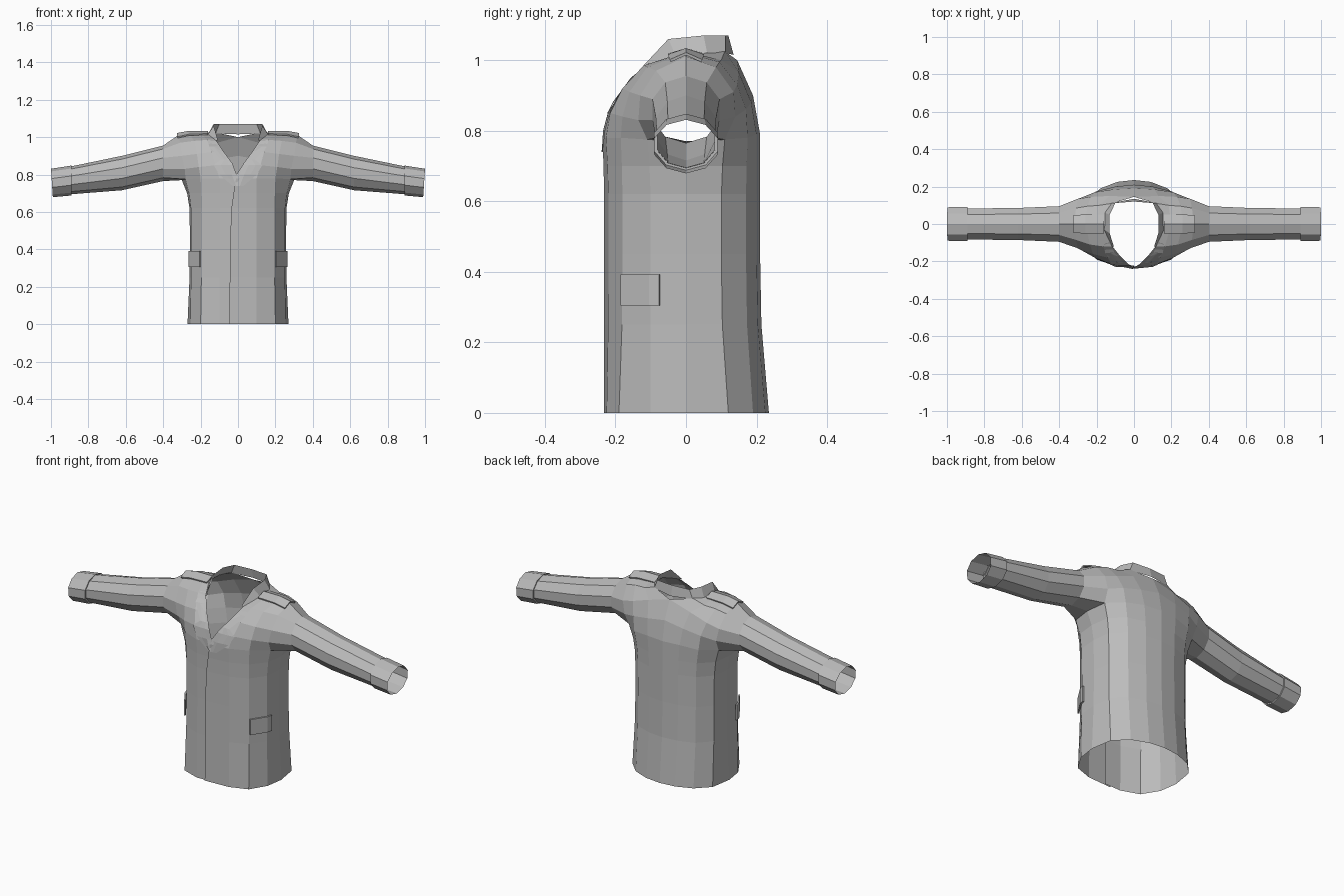
import bpy, bmesh, math
from mathutils import Vector
from mathutils.bvhtree import BVHTree

if "Cube" in bpy.data.objects:
    bpy.data.objects.remove(bpy.data.objects["Cube"])

cloth = bpy.data.materials.new("grey_cloth")
cloth.diffuse_color = (0.5, 0.5, 0.5, 1)
cloth.use_nodes = True
cloth.node_tree.nodes["Principled BSDF"].inputs["Base Color"].default_value = cloth.diffuse_color


def finish(name, bm, thickness=0.0):
    bmesh.ops.remove_doubles(bm, verts=bm.verts, dist=0.0005)
    bmesh.ops.recalc_face_normals(bm, faces=bm.faces)
    me = bpy.data.meshes.new(name)
    bm.to_mesh(me)
    bm.free()
    me.materials.append(cloth)
    ob = bpy.data.objects.new(name, me)
    bpy.context.collection.objects.link(ob)
    if thickness:
        mod = ob.modifiers.new("thickness", 'SOLIDIFY')
        mod.thickness = thickness
        mod.offset = 0
    return ob


def grid(bm, rows, closed=False):
    """Skin rows of points with quads."""
    vs = [[bm.verts.new(p) for p in r] for r in rows]
    n = len(rows[0])
    for a, b in zip(vs, vs[1:]):
        for i in range(n if closed else n - 1):
            j = (i + 1) % n
            bm.faces.new((a[i], a[j], b[j], b[i]))


def mirror(rows, s):
    return [[(s * p[0], p[1], p[2]) for p in r] for r in rows]


# Yoke columns, neckline to armhole, each running front chest -> shoulder -> back
NECK = [(0, -.235, .78), (.03, -.215, .86), (.075, -.17, .92), (.115, -.12, .98), (.155, 0, 1.025),
        (.12, .11, 1.025), (0, .145, 1.0), (0, .19, .90), (0, .21, .79)]
MID = [(.10, -.227, .78), (.12, -.215, .85), (.14, -.18, .92), (.165, -.12, .985), (.20, 0, 1.025),
       (.185, .10, 1.0), (.13, .15, .965), (.11, .185, .88), (.10, .20, .79)]
OUTER = [(.20, -.185, .78), (.21, -.18, .84), (.22, -.16, .91), (.235, -.11, .98), (.26, 0, 1.02),
         (.25, .095, .995), (.23, .145, .93), (.21, .17, .86), (.20, .175, .78)]
ARM = [(.28, -.11, .775), (.285, -.135, .83), (.30, -.13, .90), (.31, -.085, .97), (.32, 0, 1.01),
       (.31, .085, .98), (.30, .135, .91), (.285, .14, .84), (.28, .11, .775)]
PIT = (.30, 0, .77)

# Lower body half rings, front centre -> side -> back centre
HEM = [(0, -.23), (.10, -.225), (.20, -.19), (.255, -.10), (.27, 0), (.25, .12), (.18, .19), (.09, .225), (0, .235)]
WAIST = [(0, -.23), (.10, -.22), (.195, -.18), (.25, -.10), (.257, 0), (.245, .10), (.18, .17), (.09, .20), (0, .21)]
CHEST = [NECK[0], MID[0], OUTER[0], ARM[0], PIT, ARM[8], OUTER[8], MID[8], NECK[8]]


def blend(a, b, t, z):
    return [(p[0] + (q[0] - p[0]) * t, p[1] + (q[1] - p[1]) * t, z) for p, q in zip(a, b)]


def sleeve_ring(x, cz, ry, rz, lean=0.0):
    pts = []
    for i in range(10):
        a = math.radians(36 * (i + 1))
        pts.append((x - lean * math.cos(a), -ry * math.sin(a), cz - rz * math.cos(a)))
    return pts


# Coat shell: skirt, yoke and sleeves as one skin, one half at a time
bm = bmesh.new()
for s in (1, -1):
    rings = [blend(HEM, WAIST, 0, 0), blend(HEM, WAIST, .85, .25), blend(HEM, WAIST, 1, .45),
             blend(WAIST, CHEST, .05, .62), blend(WAIST, CHEST, .35, .70), list(CHEST)]
    yoke = [list(NECK), MID, OUTER, ARM]
    # the right-hand front panel laps over the other one
    for r, lap in zip(rings, (.045, .044, .042, .035, .024, .01)):
        x, y, z = r[0]
        r[0] = (-lap, y - .002, z) if s == 1 else (0, y + .008, z)
    yoke[0][0] = rings[-1][0]
    grid(bm, mirror(rings, s))
    grid(bm, mirror(yoke, s))
    sleeve = [ARM + [PIT], sleeve_ring(.40, .86, .10, .095), sleeve_ring(.62, .808, .09, .092),
              sleeve_ring(.90, .768, .087, .074)]
    grid(bm, mirror(sleeve, s), closed=True)
bmesh.ops.remove_doubles(bm, verts=bm.verts, dist=0.0005)
tree = BVHTree.FromBMesh(bm)
finish("coat_shell", bm)


def drape(x, z, lift):
    """Point on the coat front at x, z, lifted towards the front."""
    hit = tree.ray_cast(Vector((x, -1, z)), Vector((0, 1, 0)))[0]
    if hit is None or hit.y > -.02:
        hit = tree.find_nearest(Vector((x, -.2, z)))[0]
    return hit + Vector((0, -lift, 0))


# Notched lapels: inner x, outer x, height
LAPEL = [(0, .03, .74), (0, .10, .80), (.02, .13, .85), (.04, .09, .88), (.08, .155, .95), (.115, .16, .99)]
# Standing collar: lower and upper edges from front to back centre
LOW = [(.115, -.125, .98), (.16, -.03, 1.015), (.155, .06, 1.02), (.12, .112, 1.02), (0, .135, 1.015)]
HIGH = [(.108, -.12, .985), (.13, -.05, 1.06), (.13, .05, 1.07), (.10, .112, 1.07), (0, .12, 1.07)]

lapels, collar = bmesh.new(), bmesh.new()
pockets, tabs, cuffs = bmesh.new(), bmesh.new(), bmesh.new()
for s in (1, -1):
    grid(lapels, [[drape(s * (a + (b - a) * t / 3), z, .005) for t in range(4)] for a, b, z in LAPEL])
    grid(collar, mirror([LOW, HIGH], s))
    # hip pocket flaps
    grid(pockets, mirror([[(.203, -.183, z), (.255, -.103, z), (.262, -.075, z)] for z in (.305, .392)], s))
    # shoulder tabs
    grid(tabs, mirror([[(.16, y, 1.03 - abs(y) * .3), (.26, y, 1.03 - abs(y) * .35), (.325, y * .9, 1.018 - abs(y) * .4)]
                       for y in (-.05, 0, .05)], s))
    # turned cuffs
    grid(cuffs, mirror([sleeve_ring(.89, .768, .085, .072), sleeve_ring(.89, .768, .096, .080),
                        sleeve_ring(.995, .755, .094, .076, .005)], s), closed=True)
finish("lapels", lapels)
finish("collar", collar)
finish("pocket_flaps", pockets, .008)
finish("shoulder_tabs", tabs, .008)
finish("cuffs", cuffs)
